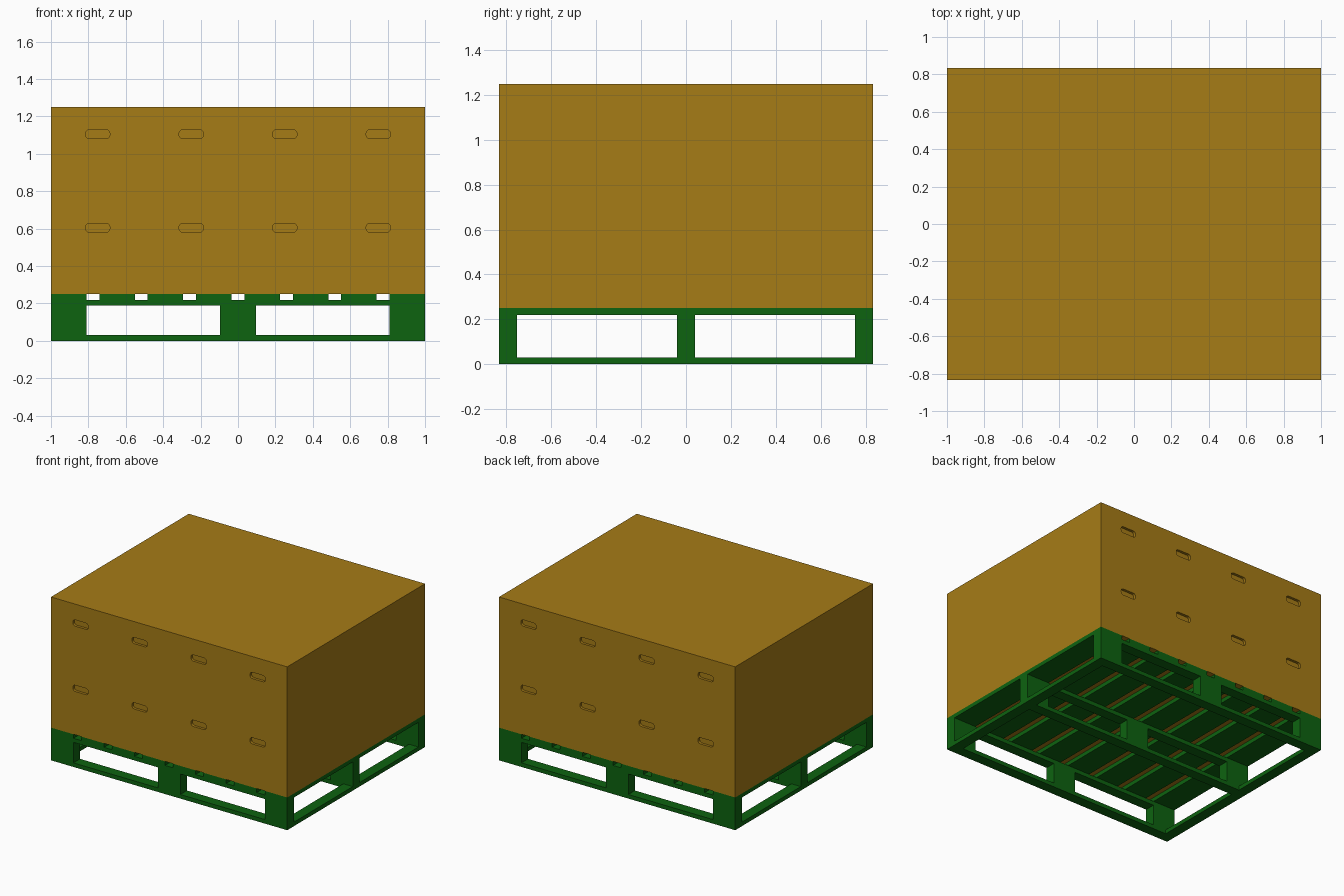
import bpy, bmesh, math
from mathutils import Matrix, Vector

if "Cube" in bpy.data.objects:
    bpy.data.objects.remove(bpy.data.objects["Cube"])

X, Y = 1.0, 0.833          # half length and half depth
BLOCK, RAIL = 0.19, 0.08   # block width along x, rail width along y
T = 0.031                  # board thickness
DECK_TOP, BOX_TOP = 0.25, 1.25


def material(name, color):
    m = bpy.data.materials.new(name)
    m.diffuse_color = color
    m.use_nodes = True
    m.node_tree.nodes["Principled BSDF"].inputs["Base Color"].default_value = m.diffuse_color
    return m


green = material("green_paint", (0.004, 0.125, 0.005, 1))
brown = material("cardboard", (0.38, 0.2, 0.008, 1))


def finish(name, bm, mat):
    bmesh.ops.recalc_face_normals(bm, faces=bm.faces)
    me = bpy.data.meshes.new(name)
    bm.to_mesh(me)
    bm.free()
    ob = bpy.data.objects.new(name, me)
    bpy.context.collection.objects.link(ob)
    me.materials.append(mat)
    return ob


def box(name, x, y, z, mat):
    """Box from (min, max) ranges on each axis."""
    bm = bmesh.new()
    size = (x[1] - x[0], y[1] - y[0], z[1] - z[0])
    mid = ((x[0] + x[1]) / 2, (y[0] + y[1]) / 2, (z[0] + z[1]) / 2)
    bmesh.ops.create_cube(bm, size=1, matrix=Matrix.Translation(mid) @ Matrix.Diagonal((*size, 1)))
    return finish(name, bm, mat)


# Three rows running along x: bottom rail, blocks and bearer
x_spots = {"left": -X + BLOCK / 2, "middle": 0, "right": X - BLOCK / 2}
y_spots = {"front": -Y + RAIL / 2, "centre": 0, "back": Y - RAIL / 2}
z_bearer = DECK_TOP - 2 * T
for row, y in y_spots.items():
    yr = (y - RAIL / 2, y + RAIL / 2)
    box(f"{row}_bottom_rail", (-X, X), yr, (0, T), green)
    box(f"{row}_bearer", (-X, X), yr, (z_bearer, DECK_TOP - T), green)
    for col, x in x_spots.items():
        box(f"{row}_{col}_block", (x - BLOCK / 2, x + BLOCK / 2), yr, (T, z_bearer), green)

# Bottom end boards closing the frame between the rails
for side, s in (("left", -1), ("right", 1)):
    xr = sorted((s * X, s * (X - RAIL)))
    box(f"{side}_front_end_board", xr, (-Y + RAIL, -RAIL / 2), (0, T), green)
    box(f"{side}_back_end_board", xr, (RAIL / 2, Y - RAIL), (0, T), green)

# Eight deck boards running along y
pitch = (2 * X - BLOCK) / 7
for i in range(8):
    x0 = -X + i * pitch
    box(f"deck_board_{i + 1}", (x0, x0 + BLOCK), (-Y, Y), (DECK_TOP - T, DECK_TOP), green)

# Carton load
carton = box("carton_load", (-X, X), (-Y, Y), (DECK_TOP, BOX_TOP), brown)


def add_slot(bm, cx, cz, y0, y1, w=0.13, h=0.048, r=0.02):
    """Rounded rectangle in the xz plane, extruded along y."""
    pts = []
    for k, (sx, sz) in enumerate(((1, 1), (-1, 1), (-1, -1), (1, -1))):
        for j in range(5):
            a = math.pi / 2 * (k + j / 4)
            pts.append((cx + sx * (w / 2 - r) + r * math.cos(a), y0,
                        cz + sz * (h / 2 - r) + r * math.sin(a)))
    face = bm.faces.new([bm.verts.new(p) for p in pts])
    ext = bmesh.ops.extrude_face_region(bm, geom=[face])
    moved = [g for g in ext["geom"] if isinstance(g, bmesh.types.BMVert)]
    bmesh.ops.translate(bm, verts=moved, vec=Vector((0, y1 - y0, 0)))


# Recessed hand slots on the front and back, two rows of four
DEPTH = 0.02
bm = bmesh.new()
for s in (-1, 1):
    for cz in (0.605, 1.105):
        for cx in (-0.75, -0.25, 0.25, 0.75):
            add_slot(bm, cx, cz, s * (Y - DEPTH), s * (Y + 0.05))
cutter = finish("hand_slot_cutter", bm, brown)
cutter.hide_render = True
cutter.hide_set(True)
cut = carton.modifiers.new("hand_slots", "BOOLEAN")
cut.operation = "DIFFERENCE"
cut.solver = "EXACT"
cut.object = cutter
bpy.context.view_layer.objects.active = carton
bpy.ops.object.modifier_apply(modifier=cut.name)
bpy.data.objects.remove(cutter)
